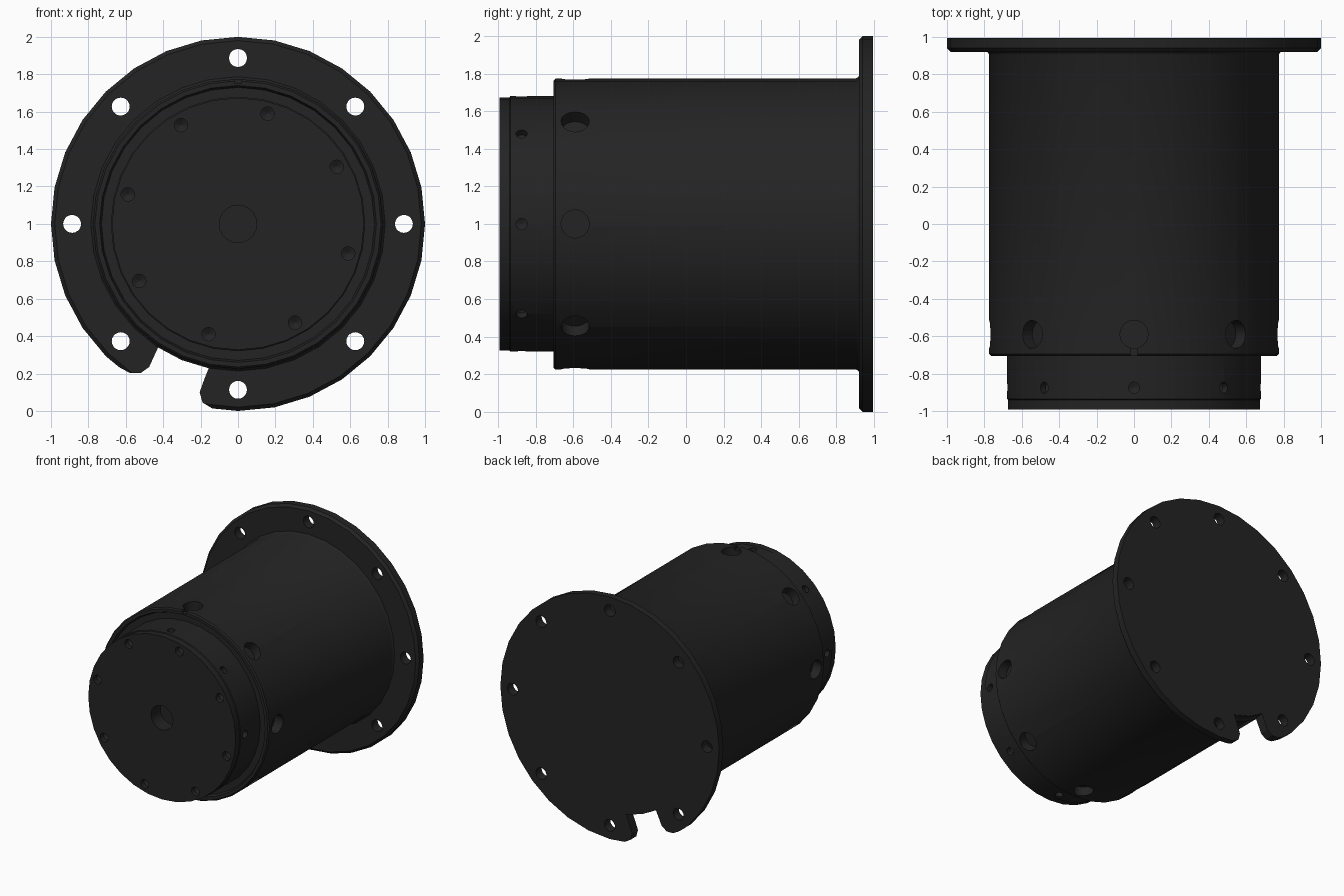
import bpy, bmesh
from math import cos, sin, pi, radians
from mathutils import Matrix, Vector

cube = bpy.data.objects.get("Cube")
if cube:
    bpy.data.objects.remove(cube, do_unlink=True)

SEGS = 32
CENTRE = Matrix.Translation((0, 0, 1))
mat = bpy.data.materials.new("black_anodised_metal")
mat.use_nodes = True
COLOUR = (0.017, 0.017, 0.017, 1)
mat.diffuse_color = COLOUR
mat.node_tree.nodes["Principled BSDF"].inputs["Base Color"].default_value = COLOUR


def add_lathe(bm, profile, segs, matrix):
    """Revolve (radius, y) points around the y axis, capping both ends."""
    rings = []
    for r, y in profile:
        rings.append([bm.verts.new(matrix @ Vector((r * cos(2 * pi * i / segs), y, r * sin(2 * pi * i / segs))))
                      for i in range(segs)])
    for a, b in zip(rings, rings[1:]):
        for i in range(segs):
            j = (i + 1) % segs
            bm.faces.new((a[i], a[j], b[j], b[i]))
    bm.faces.new(rings[0])
    bm.faces.new(rings[-1])


def finish(bm, name):
    bmesh.ops.recalc_face_normals(bm, faces=bm.faces)
    mesh = bpy.data.meshes.new(name)
    bm.to_mesh(mesh)
    bm.free()
    ob = bpy.data.objects.new(name, mesh)
    bpy.context.collection.objects.link(ob)
    mesh.materials.append(mat)
    return ob


def turned_part(name, profile):
    bm = bmesh.new()
    add_lathe(bm, profile, SEGS, CENTRE)
    return finish(bm, name)


def drill(bm, matrix, radius, depth, tip=0.0):
    profile = [(radius, -0.05), (radius, depth)]
    if tip:
        profile.append((radius * 0.05, depth + tip))
    add_lathe(bm, profile, 20, CENTRE @ matrix)


def radial(angle, distance, y):
    """Placement of a hole that points inwards from the side."""
    return (Matrix.Rotation(-angle, 4, 'Y') @ Matrix.Translation((distance, y, 0))
            @ Matrix.Rotation(radians(90), 4, 'Z'))


def on_circle(angle, distance, y):
    return Matrix.Translation((distance * cos(angle), y, distance * sin(angle)))


def cut(ob, bm):
    cutter = finish(bm, "cutter")
    cutter.hide_render = True
    mod = ob.modifiers.new("cut", 'BOOLEAN')
    mod.operation = 'DIFFERENCE'
    mod.solver = 'EXACT'
    mod.object = cutter
    bpy.context.view_layer.objects.active = ob
    bpy.ops.object.modifier_apply(modifier=mod.name)
    bpy.data.objects.remove(cutter, do_unlink=True)


EIGHTHS = [k * pi / 4 for k in range(8)]

# Mounting flange with bolt holes
flange = turned_part("mounting_flange", [(0.98, 0.92), (1.0, 0.94), (1.0, 0.995)])
bm = bmesh.new()
for a in EIGHTHS:
    drill(bm, on_circle(a, 0.887, 0.9), 0.048, 0.2)
cut(flange, bm)

# Rounded notch through the lower edge of the flange
outline = [(-0.42, -0.645), (-0.29, -0.714), (-0.15, -0.755), (-0.18, -0.83), (-0.205, -0.9),
           (-0.19, -0.955), (-0.14, -0.985), (-0.1, -1.1), (-0.7, -0.9), (-0.685, -0.735),
           (-0.62, -0.775), (-0.575, -0.798), (-0.52, -0.797), (-0.475, -0.765), (-0.45, -0.71)]
bm = bmesh.new()
face = bm.faces.new([bm.verts.new((x, 0.85, z + 1)) for x, z in outline])
side = bmesh.ops.extrude_face_region(bm, geom=[face])["geom"]
bmesh.ops.translate(bm, verts=[v for v in side if isinstance(v, bmesh.types.BMVert)], vec=(0, 0.2, 0))
cut(flange, bm)

# Main housing with softened front rim and a fillet at the flange
housing = turned_part("housing", [
    (0.68, -0.68), (0.73, -0.68), (0.74, -0.705), (0.765, -0.705), (0.775, -0.695),
    (0.775, 0.905), (0.78, 0.915), (0.788, 0.921), (0.775, 0.94), (0.775, 0.99)])
bm = bmesh.new()
for a in EIGHTHS:
    drill(bm, radial(a, 0.775, -0.59), 0.075, 0.08)
cut(housing, bm)

# Small alignment slot at the top of the rim
bm = bmesh.new()
bmesh.ops.create_cube(bm, size=1, matrix=Matrix.Translation((0, -0.69, 1.775)) @ Matrix.Diagonal((0.04, 0.08, 0.05, 1)))
cut(housing, bm)

# Stepped nose with centre bore, face screw holes and side holes
nose = turned_part("nose", [(0.68, -0.64), (0.68, -0.935), (0.674, -0.94), (0.674, -0.992)])
bm = bmesh.new()
drill(bm, Matrix.Translation((0, -0.992, 0)), 0.1, 0.12)
for a in EIGHTHS:
    drill(bm, on_circle(a + pi / 6, 0.61, -0.992), 0.036, 0.04, 0.02)
    drill(bm, radial(a, 0.68, -0.875), 0.03, 0.04, 0.015)
cut(nose, bm)

# Smooth shading with sharp machined edges
for ob in bpy.context.view_layer.objects:
    ob.select_set(ob in (flange, housing, nose))
bpy.context.view_layer.objects.active = flange
bpy.ops.object.shade_smooth_by_angle(angle=radians(30))
